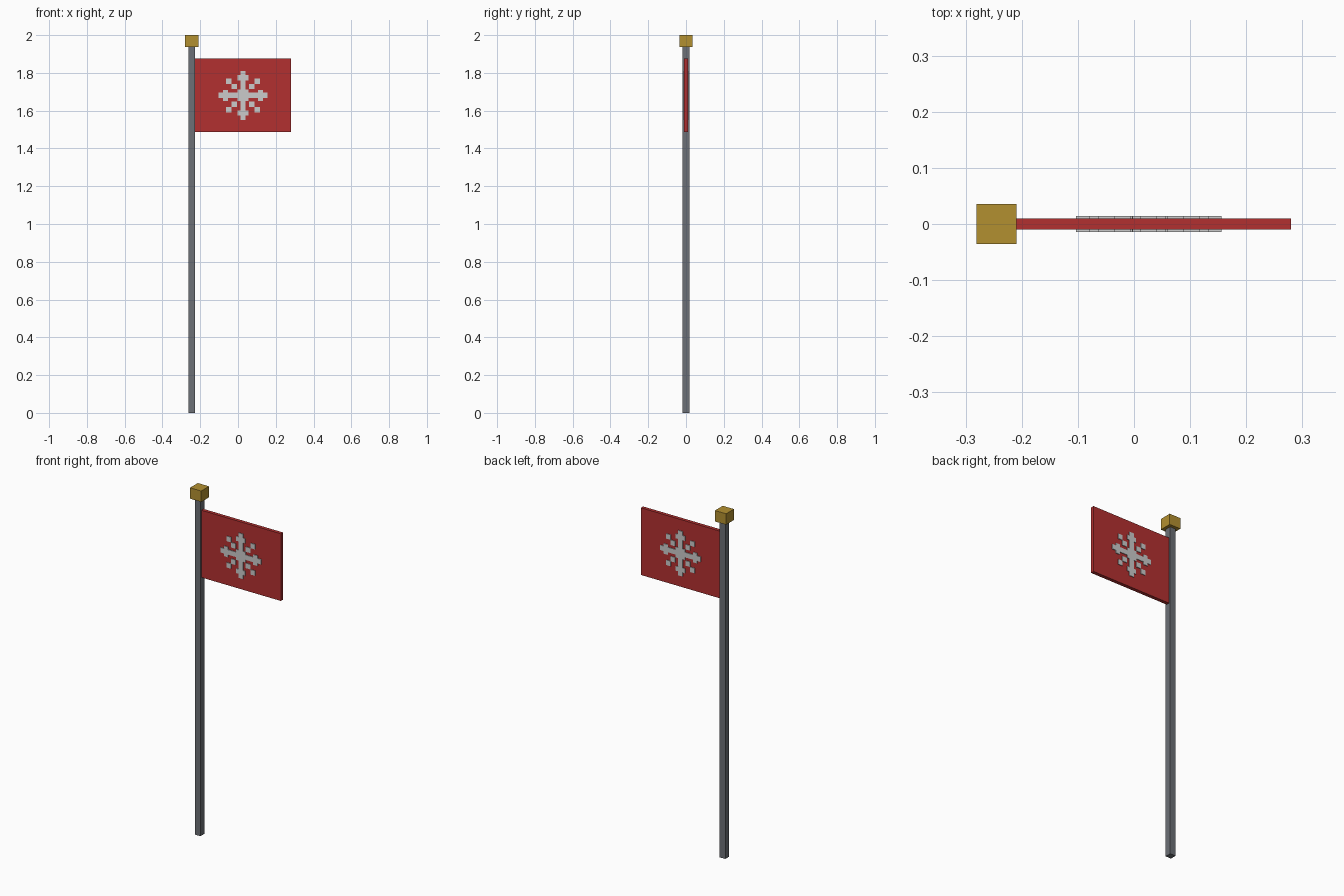
import bpy, bmesh
from mathutils import Matrix, Vector

if "Cube" in bpy.data.objects:
    bpy.data.objects.remove(bpy.data.objects["Cube"])


def material(name, rgb):
    m = bpy.data.materials.new(name)
    m.diffuse_color = (*rgb, 1)
    m.use_nodes = True
    m.node_tree.nodes["Principled BSDF"].inputs["Base Color"].default_value = m.diffuse_color
    return m


def add_box(bm, lo, hi):
    lo, hi = Vector(lo), Vector(hi)
    mat = Matrix.Translation((lo + hi) / 2) @ Matrix.Diagonal((*(hi - lo), 1))
    bmesh.ops.create_cube(bm, size=1, matrix=mat)


def finish(bm, name, mat):
    bmesh.ops.recalc_face_normals(bm, faces=bm.faces[:])
    me = bpy.data.meshes.new(name)
    bm.to_mesh(me)
    bm.free()
    me.materials.append(mat)
    ob = bpy.data.objects.new(name, me)
    bpy.context.collection.objects.link(ob)


def box(name, lo, hi, mat):
    bm = bmesh.new()
    add_box(bm, lo, hi)
    finish(bm, name, mat)


steel = material("steel", (0.15, 0.16, 0.18))
gold = material("gold", (0.45, 0.28, 0.03))
red = material("red", (0.45, 0.03, 0.03))
white = material("white", (0.8, 0.8, 0.8))

PX = -0.245  # pole axis

# Pole, square finial and flag cloth
box("pole", (PX - .018, -.018, 0), (PX + .018, .018, 1.937), steel)
box("finial", (PX - .0355, -.0355, 1.937), (PX + .0355, .0355, 2), gold)
box("flag", (PX + .018, -.01, 1.488), (.28, .01, 1.875), red)

# Snowflake emblem, standing proud of both faces of the flag
CX, CZ, T = .0265, 1.681, .014
half = [(.03, .0145), (.08, .0145), (.08, .0295), (.1065, .0295),
        (.1065, .0145), (.1295, .0145)]
arm = [(x, -z) for x, z in half] + half[::-1] + [(.03, .03)]
outline = []
for _ in range(4):
    outline += arm
    arm = [(-z, x) for x, z in arm]

bm = bmesh.new()
face = bm.faces.new([bm.verts.new((CX + x, -T, CZ + z)) for x, z in outline])
ext = bmesh.ops.extrude_face_region(bm, geom=[face], use_keep_orig=True)
bmesh.ops.translate(bm, vec=(0, 2 * T, 0),
                    verts=[g for g in ext["geom"] if isinstance(g, bmesh.types.BMVert)])

# Diagonal stepped squares
for sx in (-1, 1):
    for sz in (-1, 1):
        for d in (.047, .076):
            x, z, h = CX + sx * d, CZ + sz * d, .0145
            add_box(bm, (x - h, -T, z - h), (x + h, T, z + h))
finish(bm, "snowflake_emblem", white)
